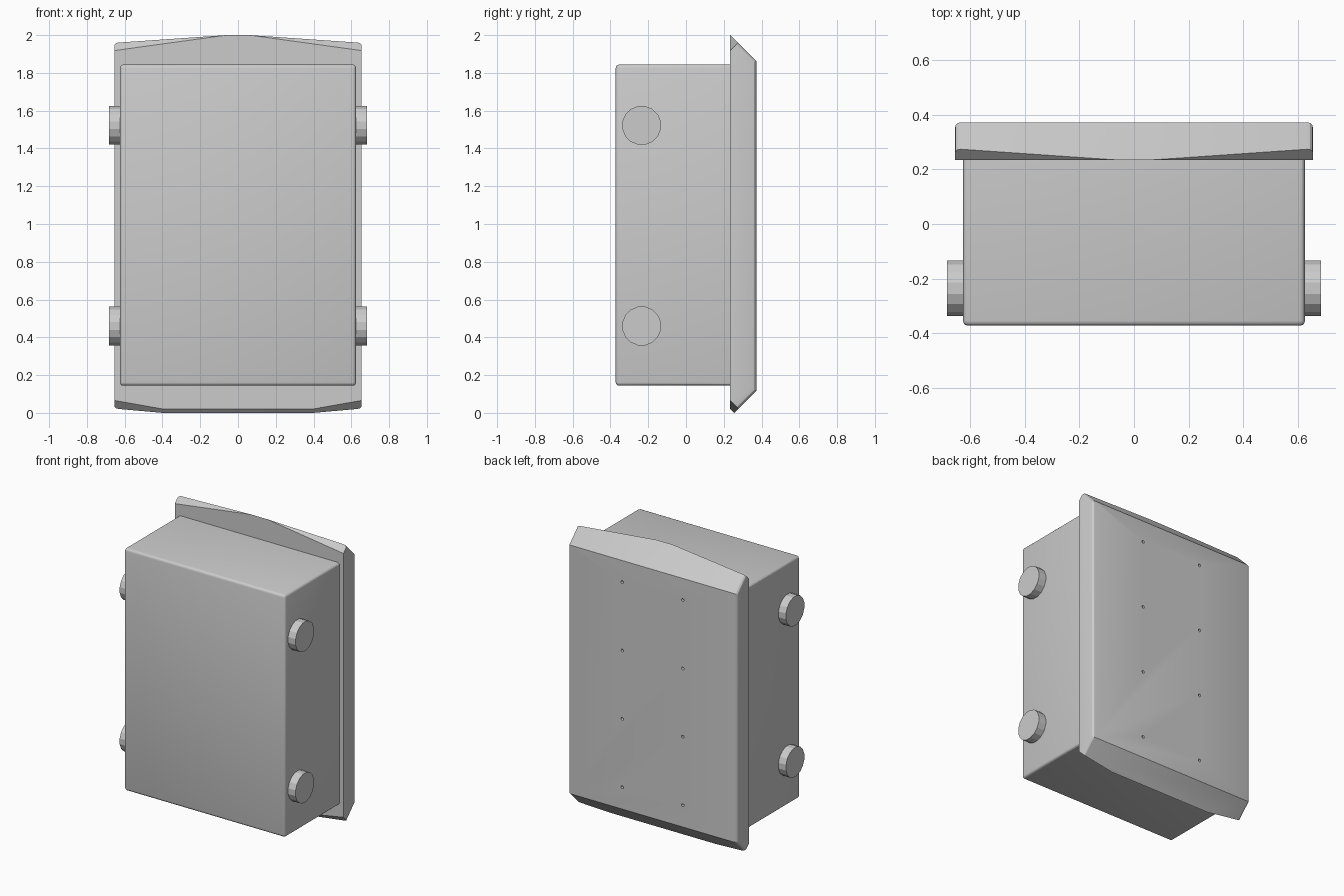
import bpy, bmesh
from math import pi, radians
from mathutils import Matrix

if "Cube" in bpy.data.objects:
    bpy.data.objects.remove(bpy.data.objects["Cube"])


def finish(bm, name, angle=30):
    bmesh.ops.recalc_face_normals(bm, faces=bm.faces)
    mesh = bpy.data.meshes.new(name)
    bm.to_mesh(mesh)
    bm.free()
    ob = bpy.data.objects.new(name, mesh)
    bpy.context.collection.objects.link(ob)
    if angle:
        bpy.ops.object.select_all(action='DESELECT')
        ob.select_set(True)
        bpy.context.view_layer.objects.active = ob
        bpy.ops.object.shade_smooth_by_angle(angle=radians(angle))
    return ob


def add_cylinder(bm, center, radius, depth, sides, axis, spin=0.0):
    rot = Matrix.Rotation(pi / 2, 4, axis) @ Matrix.Rotation(spin, 4, 'Z')
    bmesh.ops.create_cone(bm, cap_ends=True, segments=sides, radius1=radius,
                          radius2=radius, depth=depth,
                          matrix=Matrix.Translation(center) @ rot)


# Main box, its front and corner edges softly rounded
bm = bmesh.new()
bmesh.ops.create_cube(bm, size=1, matrix=Matrix.Translation((0, -0.062, 0.994))
                      @ Matrix.Diagonal((1.25, 0.62, 1.7, 1)))
soft = [e for e in bm.edges if min(v.co.y for v in e.verts) < 0]
bmesh.ops.bevel(bm, geom=soft, offset=0.018, segments=3, profile=0.5, affect='EDGES')
finish(bm, "body")

# Rear plate: tapered ends with a peaked top and cut lower corners
HALF = 0.655
side = [(0.234, 0.066), (0.278, 0.023), (0.372, 0.117),
        (0.372, 1.862), (0.275, 1.959), (0.234, 1.918)]
middle = [(0.40, 0.234, 0.021), (0.40, 0.255, 0.0), (0.06, 0.234, 2.0)]
bm = bmesh.new()
for s in (-1, 1):
    for y, z in side:
        bm.verts.new((s * HALF, y, z))
    for x, y, z in middle:
        bm.verts.new((s * x, y, z))
bmesh.ops.convex_hull(bm, input=bm.verts)
bmesh.ops.dissolve_limit(bm, angle_limit=radians(1.5), verts=bm.verts, edges=bm.edges)
round_edges = [e for e in bm.edges
               if all(abs(v.co.x) > HALF - 0.001 and v.co.y > 0.27 for v in e.verts)
               and abs(e.verts[0].co.x - e.verts[1].co.x) < 0.01]
bmesh.ops.bevel(bm, geom=round_edges, offset=0.022, segments=3, profile=0.5, affect='EDGES')
plate = finish(bm, "rear_plate", 25)

# Two columns of small screw holes in the plate
bm = bmesh.new()
for x in (-0.235, 0.235):
    for row in range(4):
        add_cylinder(bm, (x, 0.372, 0.27 + 0.48 * row), 0.01, 0.04, 12, 'X')
cutter = finish(bm, "screw_hole_cutter", 0)
cutter.hide_render = True
cutter.display_type = 'WIRE'
cut = plate.modifiers.new("screw_holes", 'BOOLEAN')
cut.operation = 'DIFFERENCE'
cut.solver = 'EXACT'
cut.object = cutter
# Bake the holes so that the cutter can be dropped
baked = bpy.data.meshes.new_from_object(
    plate.evaluated_get(bpy.context.evaluated_depsgraph_get()))
plate.modifiers.clear()
plate.data = baked
bpy.data.objects.remove(cutter)

# Round knobs, two on each side
for s, label in ((-1, "left"), (1, "right")):
    for z, level in ((0.46, "lower"), (1.522, "upper")):
        bm = bmesh.new()
        add_cylinder(bm, (s * 0.65, -0.235, z), 0.104, 0.066, 16, 'Y', pi / 16)
        finish(bm, f"{label}_{level}_knob", 0)
